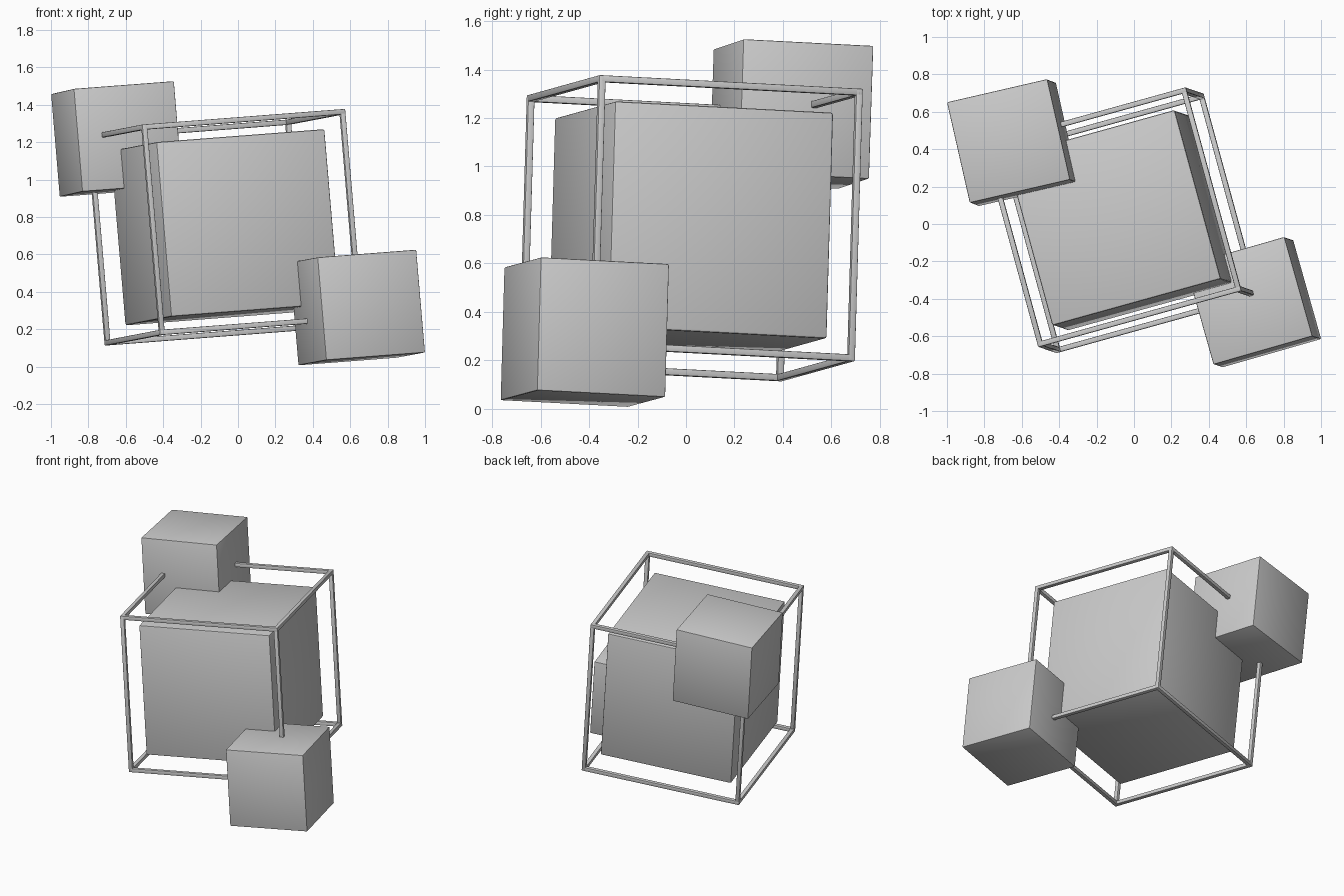
import bpy
from math import radians
from mathutils import Euler, Vector

default_cube = bpy.data.objects.get("Cube")
if default_cube:
    bpy.data.objects.remove(default_cube, do_unlink=True)

# One plain grey for every part
grey = bpy.data.materials.new("light_grey")
grey.use_nodes = True
grey.diffuse_color = (0.6, 0.6, 0.6, 1)
grey.node_tree.nodes["Principled BSDF"].inputs["Base Color"].default_value = (0.6, 0.6, 0.6, 1)


def block(name, centre, size, yaw, bevel):
    """Tilted box with softened edges."""
    bpy.ops.mesh.primitive_cube_add(size=1, location=centre)
    ob = bpy.context.object
    ob.name = name
    ob.rotation_euler = Euler((radians(-2.9), radians(-4.25), radians(yaw)))
    ob.scale = size
    bpy.ops.object.transform_apply(location=False, rotation=False, scale=True)
    ob.data.materials.append(grey)
    mod = ob.modifiers.new("soft_edges", "BEVEL")
    mod.width = bevel
    mod.segments = 2
    bpy.ops.object.modifier_apply(modifier=mod.name)
    bpy.ops.object.shade_smooth_by_angle(angle=radians(30))
    return ob


# Solid cubes: one large core and two small corner cubes
YAW = 15.5
centre = Vector((-0.07, 0.02, 0.745))
block("core_cube", centre, (0.937,) * 3, YAW, 0.01)
block("upper_corner_cube", (-0.648, 0.435, 1.217), (0.552,) * 3, 13, 0.006)
block("lower_corner_cube", (0.638, -0.418, 0.316), (0.552,) * 3, 16, 0.006)

# Open frame around the core: four beams along each axis
OUTER, BEAM = 1.13, 0.028
turn = Euler((radians(-2.9), radians(-4.25), radians(YAW))).to_matrix()
reach = (OUTER - BEAM) / 2
beams = []
for axis in range(3):
    for a in (-reach, reach):
        for b in (-reach, reach):
            offset = Vector((0, 0, 0))
            offset[(axis + 1) % 3] = a
            offset[(axis + 2) % 3] = b
            size = [BEAM] * 3
            size[axis] = OUTER
            beams.append(block("frame_beam", centre + turn @ offset, size, YAW, 0.004))

# Join the beams into one frame
bpy.ops.object.select_all(action="DESELECT")
for beam in beams:
    beam.select_set(True)
bpy.context.view_layer.objects.active = beams[0]
bpy.ops.object.join()
bpy.context.object.name = "open_frame"
